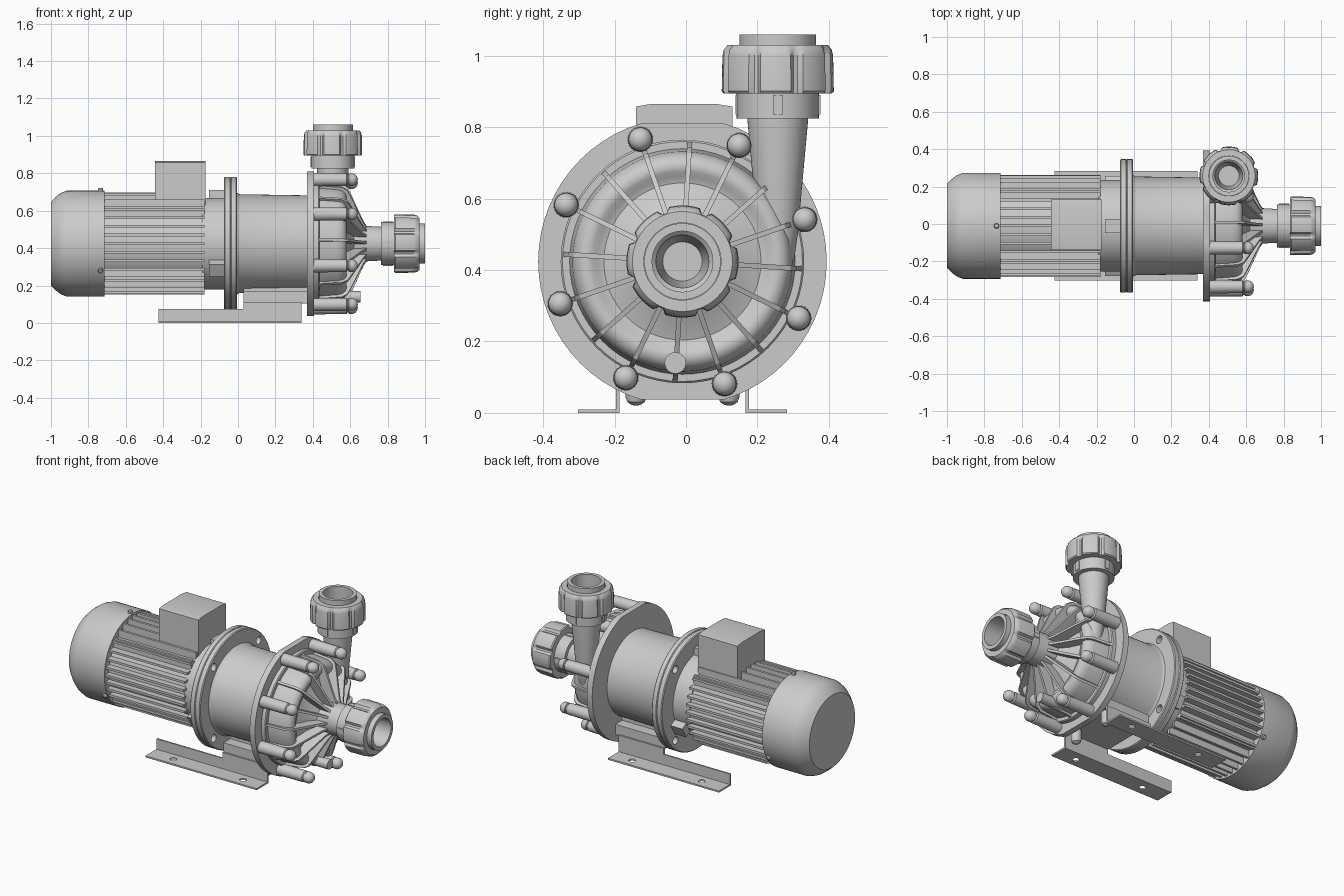
import bpy, bmesh
from math import sin, cos, pi, radians, sqrt
from mathutils import Matrix, Vector

if "Cube" in bpy.data.objects:
    bpy.data.objects.remove(bpy.data.objects["Cube"])

CY, CZ = -0.01, 0.424                       # shaft axis
AXIS_X = Matrix.Translation((0, CY, CZ)) @ Matrix.Rotation(pi / 2, 4, 'Y')


def finish(name, bm):
    bmesh.ops.recalc_face_normals(bm, faces=bm.faces)
    me = bpy.data.meshes.new(name)
    bm.to_mesh(me)
    bm.free()
    ob = bpy.data.objects.new(name, me)
    bpy.context.collection.objects.link(ob)
    return ob


def lathe(bm, prof, mat, n=64, rfun=None, close=False):
    """Revolve (height, radius) points about local z."""
    rings = []
    for h, r in prof:
        if r == 0:
            rings.append([bm.verts.new(mat @ Vector((0, 0, h)))] * n)
            continue
        ring = []
        for i in range(n):
            a = 2 * pi * i / n
            q = rfun(i, r) if rfun else r
            ring.append(bm.verts.new(mat @ Vector((q * cos(a), q * sin(a), h))))
        rings.append(ring)
    pairs = list(zip(rings, rings[1:])) + ([(rings[-1], rings[0])] if close else [])
    for a, b in pairs:
        for i in range(n):
            j = (i + 1) % n
            bm.faces.new(list(dict.fromkeys((a[i], a[j], b[j], b[i]))))


def box(bm, x, y, z, mat=Matrix()):
    c = Vector(((x[0] + x[1]) / 2, (y[0] + y[1]) / 2, (z[0] + z[1]) / 2))
    s = Matrix.Diagonal((x[1] - x[0], y[1] - y[0], z[1] - z[0], 1))
    bmesh.ops.create_cube(bm, size=1, matrix=mat @ Matrix.Translation(c) @ s)


def prism(bm, pts, t, mat):
    """Extrude an (x, z) outline to thickness t along local y."""
    a, b = [[bm.verts.new(mat @ Vector((x, s * t / 2, z))) for x, z in pts] for s in (-1, 1)]
    bm.faces.new(a)
    bm.faces.new(b[::-1])
    for i in range(len(pts)):
        j = (i + 1) % len(pts)
        bm.faces.new((a[i], a[j], b[j], b[i]))


def radial(deg):
    """Frame on the shaft whose local z points outward at this angle."""
    return Matrix.Translation((0, CY, CZ)) @ Matrix.Rotation(radians(deg - 90), 4, 'X')


def turned(name, prof, n=64):
    bm = bmesh.new()
    lathe(bm, prof, AXIS_X, n)
    return finish(name, bm)


def drill(ob, mats, r, depth):
    bm = bmesh.new()
    for m in mats:
        lathe(bm, [(-depth, 0), (-depth, r), (depth, r), (depth, 0)], m, 24)
    cut = finish('hole_cutter', bm)
    cut.hide_render = True
    mod = ob.modifiers.new('holes', 'BOOLEAN')
    mod.operation, mod.object, mod.solver = 'DIFFERENCE', cut, 'EXACT'
    bpy.context.view_layer.objects.active = ob
    bpy.ops.object.modifier_apply(modifier=mod.name)
    bpy.data.objects.remove(cut)


# Motor: fan cover, barrel and end bracket
turned('fan_cover', [(-1, 0), (-1, .225), (-.975, .25), (-.945, .272), (-.915, .283),
                     (-.715, .283), (-.715, 0)])
turned('motor_barrel', [(-.72, .238), (-.165, .238)])
turned('motor_end_bracket', [(-.19, 0), (-.19, .245), (-.07, .245), (-.07, 0)])

# Cooling fins, parallel on each of the four sides
bm = bmesh.new()
for k in range(4):
    for i in range(-4, 5):
        o = i * .046
        top = sqrt(.273 ** 2 - o * o)
        box(bm, (-.72, -.18), (o - .007, o + .007), (.12, top), radial(90 * k))
finish('cooling_fins', bm)

# Three bracket lugs and three cover screws
bm = bmesh.new()
for a in (90, 210, 330):
    box(bm, (-.155, -.072), (-.038, .038), (.2, .287), radial(a))
finish('bracket_lugs', bm)
bm = bmesh.new()
for a in (90, 210, 330):
    m = radial(a) @ Matrix.Translation((-.735, 0, 0))
    lathe(bm, [(.27, .014), (.293, .014), (.297, .01), (.297, 0)], m, 16)
finish('cover_screws', bm)

# Terminal box with a shallow raised lid
bm = bmesh.new()
prism(bm, [(-.14, .6), (.13, .6), (.13, .858), (.085, .865), (-.1, .865), (-.14, .858)], .27,
      Matrix.Translation((-.31, 0, 0)) @ Matrix.Rotation(pi / 2, 4, 'Z'))
finish('terminal_box', bm)

# Coupling flanges and adapter
flange = turned('coupling_flanges', [(-.075, 0), (-.075, .352), (-.07, .357), (-.044, .357),
                                     (-.04, .352), (-.036, .357), (-.01, .357), (-.005, .352), (-.005, 0)])
drill(flange, [AXIS_X @ Matrix.Translation((.312 * cos(a), .312 * sin(a), -.04))
               for a in (pi / 4, 3 * pi / 4, 5 * pi / 4, 7 * pi / 4)], .024, .1)
turned('adapter_barrel', [(-.01, .275), (.004, .266), (.01, .264), (.375, .258)])

# Main flange, flattened at top and bottom
bm = bmesh.new()
lathe(bm, [(.37, 0), (.37, .404), (.407, .404), (.407, 0)], AXIS_X)
for v in bm.verts:
    v.co.z = min(max(v.co.z, .038), .81)
finish('main_flange', bm)

# Pump casing and suction neck
turned('pump_casing', [(.4, .341), (.43, .341), (.435, .336), (.435, .316), (.53, .308), (.555, .302),
                       (.573, .288), (.58, .27), (.577, .252), (.565, .238), (.56, .22),
                       (.585, .15), (.62, .1), (.68, .095), (.768, .09)])

# Sixteen radial ribs
bm = bmesh.new()
for k in range(16):
    prism(bm, [(.43, .2), (.43, .336), (.45, .328), (.555, .32), (.585, .303), (.605, .265),
               (.65, .165), (.672, .118), (.69, .09), (.55, .09)], .014, radial(19 + 22.5 * k))
finish('casing_ribs', bm)

# Eight bolt sleeves with domed caps
bm = bmesh.new()
for k in range(8):
    a = radians(19 + 45 * k)
    m = Matrix.Translation((0, CY + .362 * cos(a), CZ + .362 * sin(a))) @ Matrix.Rotation(pi / 2, 4, 'Y')
    lathe(bm, [(.4, .036), (.58, .034), (.585, .027), (.59, .027), (.593, .033), (.615, .033),
               (.628, .027), (.637, .016), (.641, 0)], m, 24)
finish('casing_bolts', bm)

# Drain boss
bm = bmesh.new()
lathe(bm, [(.5, .03), (.655, .03), (.655, 0)],
      Matrix.Translation((0, -.03, .14)) @ Matrix.Rotation(pi / 2, 4, 'Y'), 24)
finish('drain_boss', bm)

# Discharge neck
OUT = Matrix.Translation((.507, .257, 0))
bm = bmesh.new()
lathe(bm, [(.40, 0), (.405, .03), (.43, .046), (.5, .056), (.81, .084), (.828, .085)], OUT, 48)
finish('discharge_neck', bm)


# Pipe unions: hollow tailpiece plus grooved nut
def union(name, mat):
    bm = bmesh.new()
    lathe(bm, [(0, .08), (0, .115), (.075, .115), (.075, .107), (.235, .107), (.235, .085), (.12, .085),
               (.11, .074), (.03, .07), (-.1, .055), (-.1, 0)], mat, 48)
    for k in range(4):
        box(bm, (.1, .119), (-.014, .014), (.01, .065), mat @ Matrix.Rotation(k * pi / 2, 4, 'Z'))
    finish(name + '_pipe', bm)
    bm = bmesh.new()
    groove = lambda i, r: min(r, .143) if i % 10 in (4, 5) else r
    lathe(bm, [(.07, .108), (.07, .152), (.076, .157), (.175, .155), (.193, .151), (.205, .14),
               (.205, .108)], mat, 80, groove, True)
    finish(name + '_nut', bm)


union('suction', AXIS_X @ Matrix.Translation((0, 0, .765)))
union('discharge', OUT @ Matrix.Translation((0, 0, .825)))

# Pedestal under the adapter with two rounded bolts
bm = bmesh.new()
box(bm, (.03, .37), (CY - .176, CY + .176), (.105, .168))
box(bm, (.03, .37), (CY - .11, CY + .11), (.15, .21))
finish('pedestal', bm)
bm = bmesh.new()
for y in (-.14, .12):
    lathe(bm, [(.11, .03), (.045, .03), (.03, .024), (.022, .012), (.02, 0)],
          Matrix.Translation((.3, y, 0)), 24)
finish('pedestal_bolts', bm)

# Angle feet, left and right
for side, s in (('front', -1), ('back', 1)):
    bm = bmesh.new()
    box(bm, (-.425, .34), sorted((CY + s * .176, CY + s * .293)), (0, .01))
    foot = finish(side + '_foot', bm)
    drill(foot, [Matrix.Translation((x, CY + s * .24, 0)) for x in (-.27, .21)], .02, .05)
    bm = bmesh.new()
    prism(bm, [(-.425, 0), (.34, 0), (.34, .112), (.03, .112), (.03, .075), (-.425, .075)], .01,
          Matrix.Translation((0, CY + s * .181, 0)))
    finish(side + '_foot_web', bm)

# Smooth shading with crisp edges
bpy.ops.object.select_all(action='SELECT')
bpy.context.view_layer.objects.active = bpy.data.objects['fan_cover']
bpy.ops.object.shade_smooth_by_angle(angle=radians(32))
